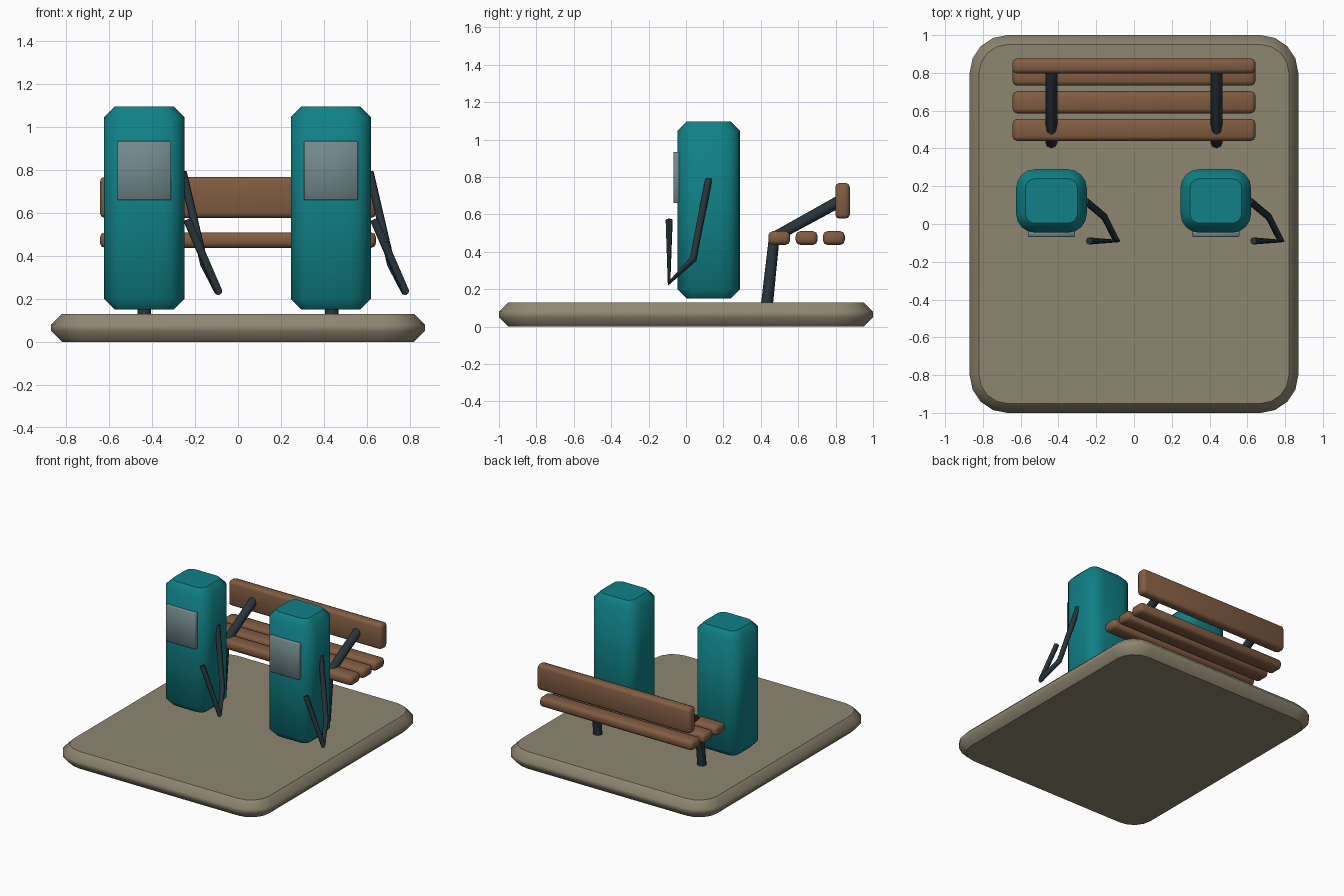
import bpy, bmesh
from math import sin, cos, pi
from mathutils import Vector

cube = bpy.data.objects.get("Cube")
if cube:
    bpy.data.objects.remove(cube, do_unlink=True)


def material(name, rgb):
    mat = bpy.data.materials.new(name)
    mat.use_nodes = True
    mat.diffuse_color = (*rgb, 1)
    mat.node_tree.nodes["Principled BSDF"].inputs["Base Color"].default_value = (*rgb, 1)
    return mat


STONE = material("warm stone", (0.27, 0.24, 0.165))
TEAL = material("teal paint", (0.005, 0.22, 0.24))
GLASS = material("grey glass", (0.17, 0.25, 0.265))
WOOD = material("brown wood", (0.22, 0.108, 0.055))
IRON = material("dark iron", (0.021, 0.034, 0.043))


def add_object(name, data, mat):
    obj = bpy.data.objects.new(name, data)
    bpy.context.collection.objects.link(obj)
    data.materials.append(mat)
    return obj


def outline(half_x, half_y, radius, steps=4):
    """Rounded rectangle, counter-clockwise."""
    points = []
    for quarter, (sx, sy) in enumerate([(1, 1), (-1, 1), (-1, -1), (1, -1)]):
        for i in range(steps + 1):
            a = (quarter + i / steps) * pi / 2
            points.append((sx * (half_x - radius) + radius * cos(a),
                           sy * (half_y - radius) + radius * sin(a)))
    return points


def rounded_block(name, center, half_x, half_y, bottom, top, radius, chamfer, mat):
    """Rounded column with chamfered rims and flat caps."""
    bm = bmesh.new()
    rings = []
    for z, inset in [(bottom, chamfer), (bottom + chamfer, 0),
                     (top - chamfer, 0), (top, chamfer)]:
        points = outline(half_x - inset, half_y - inset, radius - inset)
        rings.append([bm.verts.new((center[0] + x, center[1] + y, z)) for x, y in points])
    count = len(rings[0])
    for low, high in zip(rings, rings[1:]):
        for i in range(count):
            j = (i + 1) % count
            bm.faces.new((low[i], low[j], high[j], high[i])).smooth = True
    bm.faces.new(rings[-1])
    bm.faces.new(rings[0][::-1])
    # Keep the cap rims crisp
    for edge in bm.edges:
        edge.smooth = all(face.smooth for face in edge.link_faces)
    mesh = bpy.data.meshes.new(name)
    bm.to_mesh(mesh)
    bm.free()
    return add_object(name, mesh, mat)


def bevelled_box(name, low, high, width, segments, mat):
    low, high = Vector(low), Vector(high)
    bm = bmesh.new()
    bmesh.ops.create_cube(bm, size=1)
    for v in bm.verts:
        v.co = (low + high) / 2 + v.co * (high - low)
    bmesh.ops.bevel(bm, geom=bm.edges[:], offset=width, segments=segments,
                    profile=0.5, affect='EDGES')
    mesh = bpy.data.meshes.new(name)
    bm.to_mesh(mesh)
    bm.free()
    obj = add_object(name, mesh, mat)
    smooth(obj, 50)
    return obj


def smooth(obj, degrees):
    bpy.ops.object.select_all(action='DESELECT')
    obj.select_set(True)
    bpy.context.view_layer.objects.active = obj
    bpy.ops.object.shade_smooth_by_angle(angle=degrees * pi / 180)


def tube(name, points, radius, mat):
    curve = bpy.data.curves.new(name, 'CURVE')
    curve.dimensions = '3D'
    curve.bevel_depth = radius
    curve.bevel_resolution = 2
    curve.use_fill_caps = True
    spline = curve.splines.new('POLY')
    spline.points.add(len(points) - 1)
    for point, co in zip(spline.points, points):
        point.co = (*co, 1)
    obj = add_object(name, curve, mat)
    bpy.ops.object.select_all(action='DESELECT')
    obj.select_set(True)
    bpy.context.view_layer.objects.active = obj
    bpy.ops.object.convert(target='MESH')
    smooth(bpy.context.object, 50)


# Ground slab
rounded_block("ground_slab", (0, 0), 0.87, 1.0, 0, 0.13, 0.2, 0.05, STONE)

# Two dispensers, each with a screen and a hanging hose
for side, x in [("right", -0.437), ("left", 0.433)]:
    rounded_block(side + "_dispenser", (x, 0.122), 0.187, 0.168, 0.15, 1.096, 0.1, 0.05, TEAL)
    bevelled_box(side + "_screen", (x - 0.125, -0.068, 0.66), (x + 0.125, -0.03, 0.934),
                 0.004, 1, GLASS)
    tube(side + "_hose", [(x + 0.18, 0.122, 0.79), (x + 0.28, 0.038, 0.36),
                          (x + 0.345, -0.09, 0.235), (x + 0.2, -0.09, 0.57)], 0.019, IRON)

# Bench seat and backrest
for i in range(3):
    y = 0.44 + i * 0.146
    bevelled_box(f"seat_slat_{i + 1}", (-0.643, y, 0.437), (0.643, y + 0.117, 0.51),
                 0.024, 2, WOOD)
bevelled_box("back_slat", (-0.643, 0.798, 0.577), (0.643, 0.876, 0.768), 0.022, 2, WOOD)

# Bench frames: leg bent into a back support
for side, x in [("right", -0.437), ("left", 0.437)]:
    tube(side + "_bench_frame", [(x, 0.433, 0.12), (x, 0.472, 0.478), (x, 0.83, 0.675)],
         0.032, IRON)
